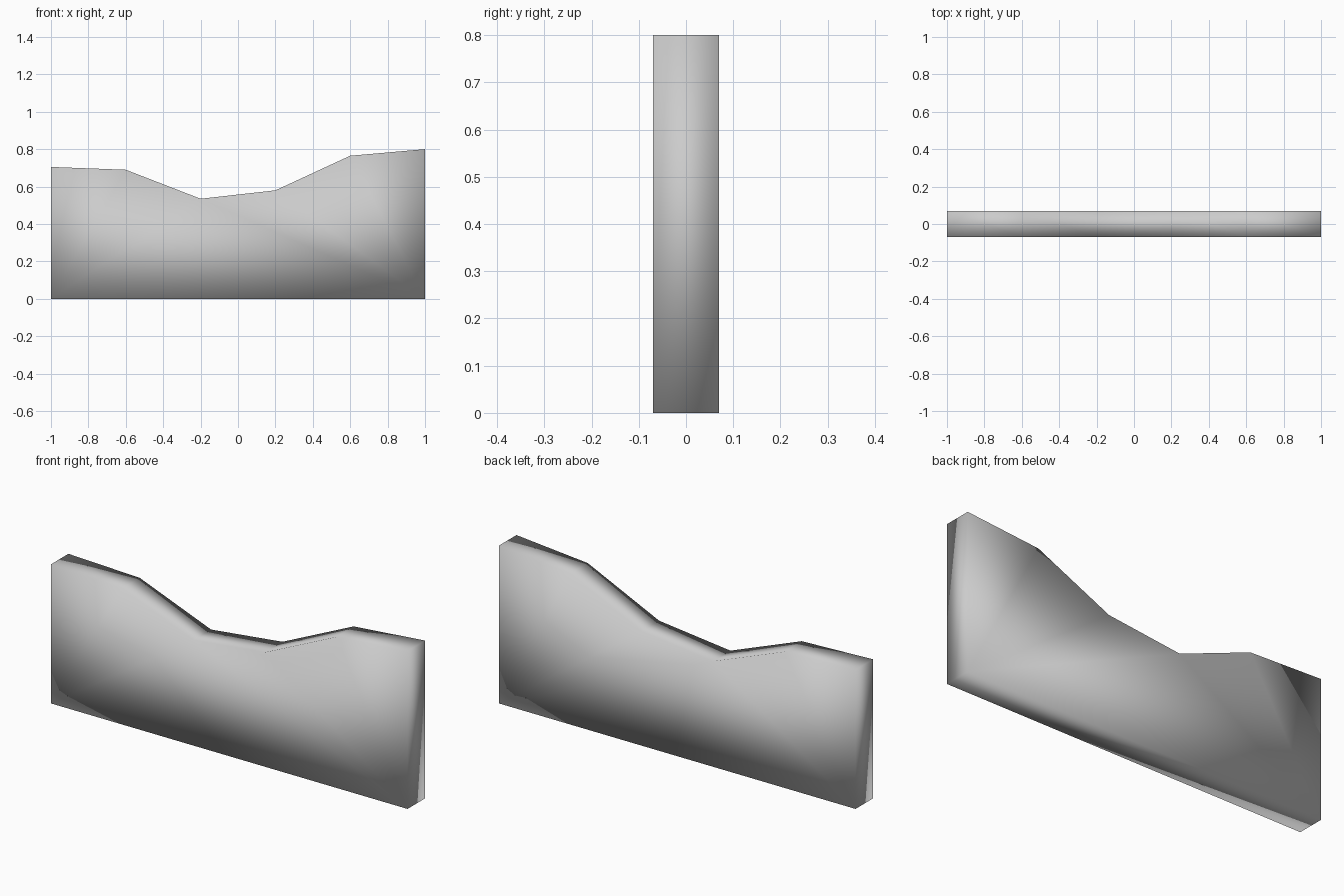
import bpy, bmesh

if "Cube" in bpy.data.objects:
    bpy.data.objects.remove(bpy.data.objects["Cube"])

# Plain grey material
mat = bpy.data.materials.new("plain_grey")
mat.diffuse_color = (0.6, 0.6, 0.6, 1)
mat.use_nodes = True
mat.node_tree.nodes["Principled BSDF"].inputs["Base Color"].default_value = mat.diffuse_color

# Wall outline in x, z: flat base, wavy top edge
profile = [(-1, 0), (1, 0), (1, 0.80), (0.6, 0.765), (0.2, 0.58),
           (-0.2, 0.535), (-0.6, 0.69), (-1, 0.705)]
half_depth = 0.07

# Extrude the outline through the wall thickness
bm = bmesh.new()
face = bm.faces.new([bm.verts.new((x, -half_depth, z)) for x, z in profile])
ext = bmesh.ops.extrude_face_region(bm, geom=[face], use_keep_orig=True)
moved = [v for v in ext["geom"] if isinstance(v, bmesh.types.BMVert)]
bmesh.ops.translate(bm, verts=moved, vec=(0, 2 * half_depth, 0))
bmesh.ops.recalc_face_normals(bm, faces=bm.faces)
bmesh.ops.triangulate(bm, faces=[f for f in bm.faces if len(f.verts) > 4])

# Soft shading runs over every edge
for f in bm.faces:
    f.smooth = True
mesh = bpy.data.meshes.new("wavy_wall")
bm.to_mesh(mesh)
bm.free()
mesh.materials.append(mat)
bpy.context.collection.objects.link(bpy.data.objects.new("wavy_wall", mesh))
